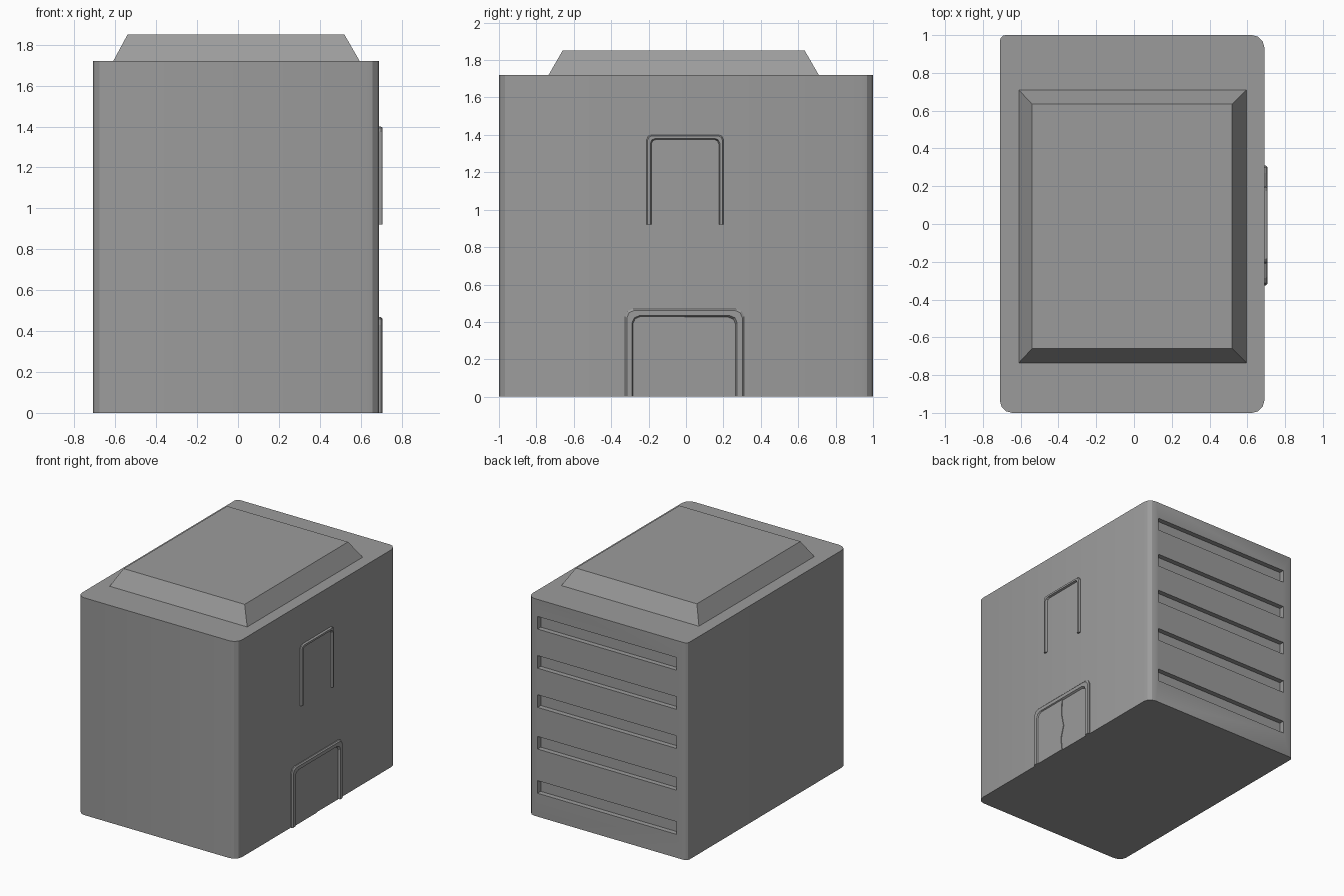
import bpy, bmesh, math
from mathutils import Vector

if "Cube" in bpy.data.objects:
    bpy.data.objects.remove(bpy.data.objects["Cube"])

# Dark grey used on every part
grey = bpy.data.materials.new("dark_grey")
grey.diffuse_color = (0.33, 0.33, 0.33, 1)
grey.use_nodes = True
grey.node_tree.nodes["Principled BSDF"].inputs["Base Color"].default_value = grey.diffuse_color


def finish(name, bm):
    bmesh.ops.recalc_face_normals(bm, faces=bm.faces[:])
    me = bpy.data.meshes.new(name)
    bm.to_mesh(me)
    bm.free()
    me.materials.append(grey)
    ob = bpy.data.objects.new(name, me)
    bpy.context.collection.objects.link(ob)
    return ob


def prism(bm, points, shift):
    """Closed solid: polygon of 3D points swept along a vector."""
    face = bm.faces.new([bm.verts.new(p) for p in points])
    ext = bmesh.ops.extrude_face_region(bm, geom=[face], use_keep_orig=True)
    verts = [g for g in ext["geom"] if isinstance(g, bmesh.types.BMVert)]
    bmesh.ops.translate(bm, verts=verts, vec=Vector(shift))


def activate(ob):
    bpy.ops.object.select_all(action="DESELECT")
    ob.select_set(True)
    bpy.context.view_layer.objects.active = ob


X0, X1, Y0, Y1, H = -0.71, 0.69, -1.0, 1.0, 1.72

# Tower block with coarsely rounded vertical corners
corners = [(X0, Y0, 0.065, 180), (X1, Y0, 0.065, 270), (X1, Y1, 0.065, 0), (X0, Y1, 0.03, 90)]
outline = []
for x, y, r, start in corners:
    cx, cy = x - math.copysign(r, x), y - math.copysign(r, y)
    for i in range(4):
        a = math.radians(start + i * 30)
        outline.append((cx + r * math.cos(a), cy + r * math.sin(a), 0))
bm = bmesh.new()
prism(bm, outline, (0, 0, H))
body = finish("building_body", bm)

# Five long window slots cut into the back wall
bm = bmesh.new()
for z in (0.185, 0.535, 0.865, 1.175, 1.485):
    prism(bm, [(-0.617, 0.96, z), (0.6, 0.96, z), (0.6, 0.96, z + 0.1), (-0.617, 0.96, z + 0.1)],
          (0, 0.1, 0))
cutter = finish("window_slot_cutter", bm)
cutter.hide_render = True
cut = body.modifiers.new("slots", "BOOLEAN")
cut.object = cutter
cut.operation = "DIFFERENCE"
cut.solver = "EXACT"
activate(body)
bpy.ops.object.modifier_apply(modifier=cut.name)
bpy.data.objects.remove(cutter)
bpy.ops.object.shade_smooth_by_angle(angle=math.radians(29))

# Tapered roof cap
bm = bmesh.new()
rings = []
for x0, x1, y0, y1, z in ((-0.61, 0.595, -0.735, 0.71, H), (-0.54, 0.52, -0.66, 0.635, 1.85)):
    rings.append([bm.verts.new(p) for p in ((x0, y0, z), (x1, y0, z), (x1, y1, z), (x0, y1, z))])
for i in range(4):
    j = (i + 1) % 4
    bm.faces.new((rings[0][i], rings[0][j], rings[1][j], rings[1][i]))
bm.faces.new(rings[1])
bm.faces.new(rings[0][::-1])
finish("roof_cap", bm)


def trim(name, y0, y1, z0, z1, width, corner):
    """Raised upside-down U trim on the right wall, with bevelled sides."""
    bm = bmesh.new()
    loops = []
    for off, x in ((0, 0.685), (0, 0.698), (width * 0.18, 0.706), (width * 0.75, 0.706), (width, 0.685)):
        a, b, t = y0 + off, y1 - off, z1 - off
        c, k = corner, corner * 0.3
        path = [(a, z0), (a, t - c), (a + k, t - k), (a + c, t),
                (b - c, t), (b - k, t - k), (b, t - c), (b, z0)]
        loops.append([bm.verts.new((x, y, z)) for y, z in path])
    n = len(loops)
    for i in range(n):
        p, q = loops[i], loops[(i + 1) % n]
        for k in range(len(p) - 1):
            bm.faces.new((p[k], p[k + 1], q[k + 1], q[k]))
    bm.faces.new([l[0] for l in loops])
    bm.faces.new([l[-1] for l in loops])
    return finish(name, bm)


trim("upper_window_trim", -0.21, 0.2, 0.92, 1.4, 0.026, 0.025)
trim("door_trim", -0.325, 0.31, 0.0, 0.47, 0.048, 0.04)

# Door leaves meeting at a wavy seam, one a touch prouder than the other
seam = [(-0.008, 0), (-0.02, 0.1), (0.01, 0.2), (-0.012, 0.3), (-0.008, 0.43)]
for name, edge, x in (("door_leaf_front", -0.285, 0.697), ("door_leaf_back", 0.27, 0.6915)):
    bm = bmesh.new()
    pts = [(edge, 0)] + seam + [(edge, 0.43)]
    prism(bm, [(0.68, y, z) for y, z in pts], (x - 0.68, 0, 0))
    finish(name, bm)
